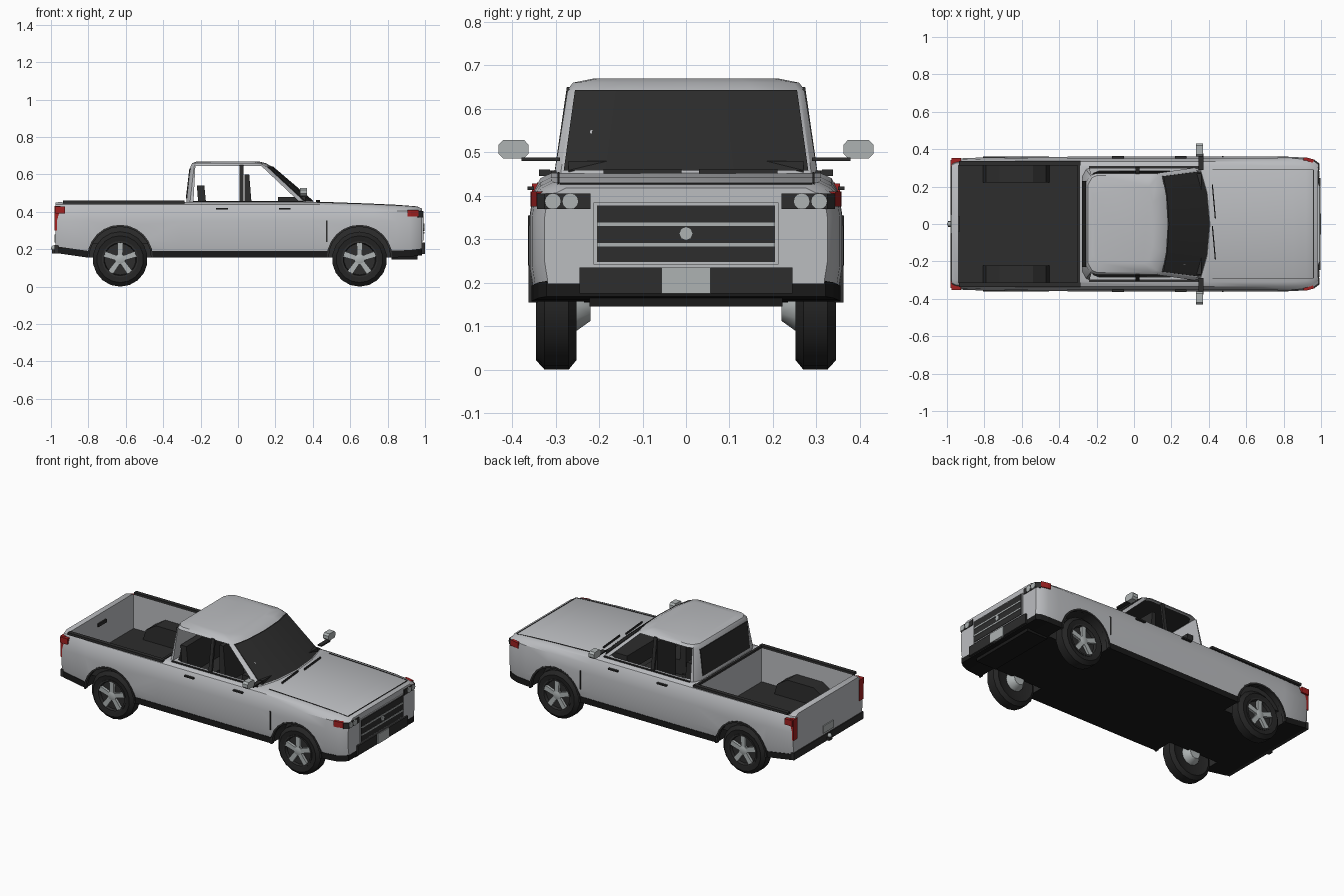
import bpy, bmesh
from math import sin, cos, pi, radians

cube = bpy.data.objects.get("Cube")
if cube:
    bpy.data.objects.remove(cube, do_unlink=True)


def material(name, r, g, b):
    m = bpy.data.materials.new(name)
    m.diffuse_color = (r, g, b, 1)
    m.use_nodes = True
    m.node_tree.nodes["Principled BSDF"].inputs["Base Color"].default_value = (r, g, b, 1)
    return m


PAINT = material("silver paint", .50, .51, .53)
DARK = material("dark trim", .026, .026, .026)
BLACK = material("black underbody", .010, .010, .010)
TYRE = material("tyre rubber", .018, .018, .018)
METAL = material("pale metal", .42, .45, .45)
RED = material("red lamp", .36, .015, .015)


def finish(name, bm, mats, mirror=False):
    bmesh.ops.recalc_face_normals(bm, faces=bm.faces)
    me = bpy.data.meshes.new(name)
    bm.to_mesh(me)
    bm.free()
    for m in mats:
        me.materials.append(m)
    ob = bpy.data.objects.new(name, me)
    bpy.context.collection.objects.link(ob)
    if mirror:
        ob.modifiers.new("mirror", "MIRROR").use_axis = (False, True, False)
    return ob


def smooth(ob, angle=35):
    ob.data.shade_smooth()
    ob.data.set_sharp_from_angle(angle=radians(angle))
    return ob


def loft(name, rings, mats, mirror=False):
    """Skin a row of equal closed rings and cap both ends."""
    bm = bmesh.new()
    vs = [[bm.verts.new(p) for p in ring] for ring in rings]
    n = len(vs[0])
    for a, b in zip(vs, vs[1:]):
        for i in range(n):
            j = (i + 1) % n
            bm.faces.new((a[i], a[j], b[j], b[i]))
    bm.faces.new(vs[0])
    bm.faces.new(vs[-1])
    return finish(name, bm, mats, mirror)


def prism(name, pts, axis, a, b, mats, mirror=False):
    """Extrude a flat outline along x, y or z."""
    def put(p, d):
        return {"x": (d, *p), "y": (p[0], d, p[1]), "z": (*p, d)}[axis]
    return loft(name, [[put(p, d) for p in pts] for d in (a, b)], mats, mirror)


def box(name, x, y, z, mat, mirror=False):
    pts = [(x[0], y[0]), (x[1], y[0]), (x[1], y[1]), (x[0], y[1])]
    return prism(name, pts, "z", z[0], z[1], [mat], mirror)


def circle(cx, cz, r, n):
    return [(cx + r * sin(2 * pi * i / n), cz - r * cos(2 * pi * i / n)) for i in range(n)]


def lathe(name, cx, cz, profile, n, mat):
    rings = [[(x, y, z) for x, z in circle(cx, cz, r, n)] for y, r in profile]
    return smooth(loft(name, rings, [mat], True))


def carve(ob, cutters):
    for c in cutters:
        m = ob.modifiers.new("cut", "BOOLEAN")
        m.operation, m.solver, m.object = "DIFFERENCE", "EXACT", c
    bpy.context.view_layer.update()
    ev = ob.evaluated_get(bpy.context.evaluated_depsgraph_get())
    me = bpy.data.meshes.new_from_object(ev)
    ob.modifiers.clear()
    ob.data = me
    return ob


# Body shell: stations of x, half width, bottom, top
def body_ring(x, w, zb, zt):
    half = [(w - .008, zb), (w, zb + .05), (w, .35), (w - .008, .405), (w - .025, zt - .012), (w - .05, zt)]
    return [(x, y, z) for y, z in half] + [(x, -y, z) for y, z in reversed(half)]


stations = [(-.975, .340, .210, .450), (-.955, .350, .207, .452), (-.80, .356, .185, .452),
            (-.30, .360, .185, .452), (.40, .360, .185, .452), (.70, .360, .185, .442),
            (.85, .359, .187, .435), (.92, .354, .190, .431), (.96, .343, .195, .427), (.985, .325, .198, .418)]
body = loft("body_shell", [body_ring(*s) for s in stations], [PAINT, DARK])

# Sill and flat floor below the shell
sill_w = [(x, w - .004, zb - .030, zb + .006) for x, w, zb, zt in stations]
floor = loft("underbody", [[(x, w, a), (x, w, b), (x, -w, b), (x, -w, a)] for x, w, a, b in sill_w], [BLACK, DARK])


# Cab: plan outlines stacked upwards, with a bowed front
def cab_ring(z, xr, xf, w, bow):
    half = [(xr, w - .05), (xr + .02, w - .012), (xr + .05, w), (xf - bow - .03, w),
            (xf - bow, w * .95), (xf - .3 * bow, w * .55)]
    return [(x, y, z) for x, y in half] + [(xf, 0, z)] + [(x, -y, z) for x, y in reversed(half)]


cab = loft("cab", [cab_ring(.440, -.278, .420, .305, .05), cab_ring(.640, -.255, .185, .275, .03),
                   cab_ring(.660, -.245, .150, .260, .03), cab_ring(.670, -.220, .110, .210, .03)], [PAINT, DARK])
cavity = loft("cabin_cutter", [cab_ring(.28, -.24, .39, .275, .05), cab_ring(.44, -.24, .39, .285, .05),
                               cab_ring(.647, -.225, .150, .255, .03)], [PAINT, DARK])
for f in cavity.data.polygons:
    f.material_index = 1
windows = prism("window_cutter", [(-.238, .456), (-.228, .645), (.125, .645), (.325, .456)], "y", -.5, .5, [PAINT, DARK])
bed_cut = box("bed_cutter", (-.938, -.30), (-.315, .315), (.235, .6), PAINT)
bed_cut.data.materials.append(DARK)
for f in bed_cut.data.polygons:
    f.material_index = int(f.center.z < .24)

AXLES = {"rear": -.63, "front": .65}
HUB = .147
arches = []
for x in AXLES.values():
    c = prism("arch_cutter", circle(x, .152, .172, 20), "y", .235, .5, [PAINT, DARK], True)
    for f in c.data.polygons:
        f.material_index = 1
    arches.append(c)
smooth(carve(body, [bed_cut, cavity] + arches), 30)
carve(floor, arches)
smooth(carve(cab, [cavity, windows]), 30)
for c in [cavity, windows, bed_cut] + arches:
    bpy.data.objects.remove(c, do_unlink=True)


# Windscreen and rear window
def screen_points(frac, z):
    t = (z - .44) / .2
    xf, w, bow = .42 - .235 * t, .305 - .03 * t, .05 - .02 * t
    f = abs(frac)
    back = .3 * bow * f / .55 if f <= .55 else bow * (.3 + .7 * (f - .55) / .4)
    return xf - back, frac * w


columns = []
for frac in (-.93, -.55, 0, .55, .93):
    (xa, ya), (xb, yb) = screen_points(frac, .458), screen_points(frac, .643)
    columns.append([(xa + .005, ya, .458), (xb + .005, yb, .643), (xb - .003, yb, .643), (xa - .003, ya, .458)])
smooth(loft("windscreen", columns, [DARK]))
prism("rear_window", [(-.279, .472), (-.260, .632), (-.254, .632), (-.271, .472)], "y", -.23, .23, [DARK])

# Cabin fittings
prism("middle_pillar", [(.290, .45), (.303, .45), (.274, .65), (.260, .65)], "x", .008, .03, [DARK], True)
prism("front_seat", [(.035, .29), (.085, .29), (.06, .60), (.035, .60)], "y", .05, .23, [DARK], True)
box("front_seat_cushion", (.06, .20), (.05, .23), (.28, .37), DARK, True)
prism("rear_bench_back", [(-.20, .29), (-.155, .29), (-.18, .54), (-.22, .54)], "y", -.25, .25, [DARK])
box("rear_bench_cushion", (-.18, -.06), (-.25, .25), (.28, .37), DARK)
box("dashboard", (.215, .36), (-.27, .27), (.38, .48), DARK)
box("belt_trim", (-.24, .35), (.298, .310), (.448, .458), DARK, True)

# Load bed
box("bed_rail", (-.935, -.285), (.313, .338), (.445, .460), DARK, True)
box("bed_front_rail", (-.303, -.288), (-.32, .32), (.445, .458), DARK)
prism("bed_wheel_well", [(-.81, .23), (-.79, .30), (-.72, .345), (-.54, .345), (-.47, .30), (-.45, .23)],
      "y", .222, .322, [DARK], True)
box("tailgate_inner_handle", (-.940, -.930), (-.04, .04), (.38, .40), DARK)

# Wheels with five spokes, and arch lips
for end, cx in AXLES.items():
    lathe(end + "_tyre", cx, HUB, [(.262, .095), (.252, .125), (.270, HUB), (.325, HUB), (.345, .125),
                                  (.341, .098), (.322, .092)], 18, TYRE)
    lathe(end + "_rim", cx, HUB, [(.320, .098), (.344, .098), (.344, .088), (.326, .084)], 18, DARK)
    lathe(end + "_hub", cx, HUB, [(.32, .03), (.341, .028), (.345, .016)], 10, METAL)
    lathe(end + "_inner_hub", cx, HUB, [(.22, .035), (.255, .06), (.265, .06)], 12, METAL)
    for k in range(5):
        a = 2 * pi * k / 5
        shape = [(-.013, .015), (.013, .015), (.016, .094), (-.016, .094)]
        pts = [(cx + u * cos(a) + v * sin(a), HUB - u * sin(a) + v * cos(a)) for u, v in shape]
        prism(f"{end}_spoke_{k + 1}", pts, "y", .320, .342, [METAL], True)
    lip = []
    for i in range(13):
        a = pi * i / 12
        lip.append([(cx + r * cos(a), y, .155 + r * sin(a)) for r, y in
                    ((.165, .34), (.165, .362), (.176, .362), (.176, .34))])
    smooth(loft(end + "_arch_lip", lip, [DARK], True))

# Nose: grille, lamps and bumper
box("grille_frame", (.97, .990), (-.213, .213), (.242, .384), PAINT)
box("grille", (.97, .993), (-.205, .205), (.248, .378), DARK)
for z in (.287, .334):
    box("grille_bar", (.98, .996), (-.205, .205), (z - .004, z + .004), METAL)
prism("grille_disc", [(y, z) for y, z in circle(0, .313, .016, 8)], "x", .98, .998, [METAL])
prism("headlamp_housing", [(.95, .22), (.989, .22), (.989, .325), (.964, .343), (.94, .32)], "z", .37, .405, [DARK], True)
for y in (.266, .306):
    prism("headlamp", circle(y, .387, .018, 12), "x", .98, .992, [METAL], True)
prism("side_marker", [(.964, .344), (.925, .355), (.905, .357), (.905, .33), (.95, .32)], "z", .375, .41, [RED], True)
box("front_bumper", (.96, .996), (-.245, .245), (.175, .235), DARK)
box("front_plate", (.98, 1.0), (-.056, .056), (.175, .235), METAL)
box("front_skid", (.82, .96), (-.222, .222), (.145, .18), BLACK)

# Tail: lamps, bumper and hitch
box("tail_lamp", (-.980, -.95), (.305, .343), (.30, .43), RED, True)
box("tail_lamp_side", (-.977, -.925), (.32, .354), (.392, .428), RED, True)
box("rear_bumper", (-.981, -.88), (-.342, .342), (.178, .222), DARK)
box("rear_plate", (-.981, -.96), (-.05, .05), (.235, .28), METAL)
box("hitch_bar", (-.995, -.90), (-.015, .015), (.178, .198), DARK)
bm = bmesh.new()
bmesh.ops.create_uvsphere(bm, u_segments=10, v_segments=6, radius=.014)
bmesh.ops.translate(bm, vec=(-.986, 0, .206), verts=bm.verts)
smooth(finish("hitch_ball", bm, [METAL]))

# Mirrors
head = [(.362, .497), (.372, .486), (.420, .486), (.431, .497), (.431, .517), (.420, .528), (.372, .528), (.362, .517)]
prism("mirror_head", head, "x", .332, .368, [METAL], True)
box("mirror_arm", (.345, .372), (.29, .378), (.480, .488), DARK, True)

# Handles, vents, bonnet seams and wipers
for x in (-.085, .25):
    box("door_handle", (x - .032, x + .032), (.35, .364), (.413, .421), DARK, True)
box("fender_vent", (.470, .478), (.35, .363), (.24, .355), DARK, True)
prism("bonnet_side_seam", [(.42, .450), (.42, .4545), (.70, .4445), (.85, .4375), (.96, .4290), (.96, .424), (.70, .438)],
      "y", .291, .295, [DARK], True)
box("bonnet_front_seam", (.958, .962), (-.29, .29), (.42, .4295), DARK)
for y in (-.10, .12):
    prism("wiper", [(.432, y - .09), (.438, y - .09), (.422, y + .09), (.416, y + .09)], "z", .45, .462, [DARK])
